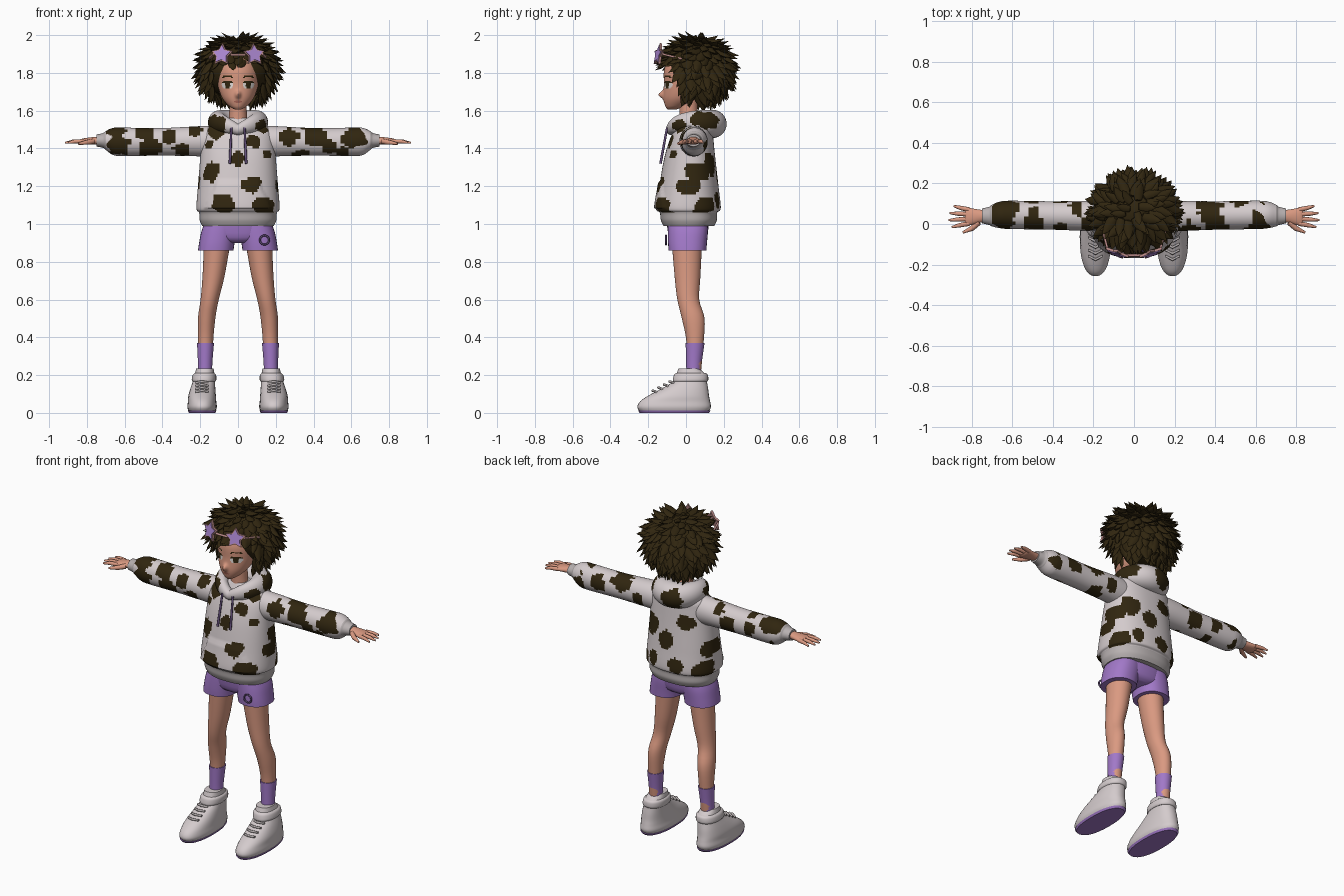
import bpy, bmesh, math, random
from mathutils import Vector, Matrix, noise

random.seed(4)
if "Cube" in bpy.data.objects:
    bpy.data.objects.remove(bpy.data.objects["Cube"])


def material(name, r, g, b):
    m = bpy.data.materials.new(name)
    m.use_nodes = True
    m.diffuse_color = (r, g, b, 1)
    bsdf = m.node_tree.nodes["Principled BSDF"]
    bsdf.inputs["Base Color"].default_value = (r, g, b, 1)
    bsdf.inputs["Roughness"].default_value = 0.8
    return m


WHITE = material("white_cloth", .66, .6, .61)
GREY = material("grey_rib", .48, .44, .44)
DARK = material("dark_brown", .03, .019, .005)
SKIN = material("skin", .7, .32, .22)
PURPLE = material("purple", .36, .19, .58)
CORD = material("dark_purple", .13, .08, .2)
LENS = material("lilac_lens", .42, .25, .66)
RIM = material("pink_rim", .5, .26, .25)
EYE = material("eye_white", .75, .7, .68)
LIP = material("lip", .45, .15, .11)


def add_rings(bm, rings, loop=False):
    """Skin a list of equal point rings; cap the ends unless it loops."""
    vs = [[bm.verts.new(p) for p in r] for r in rings]
    n = len(vs[0])
    pairs = list(zip(vs, vs[1:])) + ([(vs[-1], vs[0])] if loop else [])
    for a, b in pairs:
        for i in range(n):
            j = (i + 1) % n
            bm.faces.new((a[i], a[j], b[j], b[i]))
    if not loop:
        bm.faces.new(vs[0])
        bm.faces.new(vs[-1])


def finish(name, bm, mats, rule=None, angle=50):
    bmesh.ops.recalc_face_normals(bm, faces=bm.faces)
    if rule:
        for f in bm.faces:
            f.material_index = rule(f.calc_center_median())
    me = bpy.data.meshes.new(name)
    bm.to_mesh(me)
    bm.free()
    for m in mats:
        me.materials.append(m)
    me.polygons.foreach_set("use_smooth", [True] * len(me.polygons))
    me.set_sharp_from_angle(angle=math.radians(angle))
    ob = bpy.data.objects.new(name, me)
    bpy.context.scene.collection.objects.link(ob)
    return ob


def spline(rows, sub):
    """Catmull-Rom interpolation of the section rows."""
    rows = [Vector(r) for r in rows]
    out = []
    for i in range(len(rows) - 1):
        p, q = rows[i], rows[i + 1]
        m0 = (q - rows[max(i - 1, 0)]) / 2
        m1 = (rows[min(i + 2, len(rows) - 1)] - p) / 2
        for k in range(sub):
            t = k / sub
            h = t * t * (3 - 2 * t)
            out.append(p * (1 - h) + q * h + m0 * t * (1 - t) ** 2 - m1 * t * t * (1 - t))
    return out + [rows[-1]]


def loft(name, axis, rows, mats, rule=None, seg=32, sub=4, power=2, side=1, push=None):
    """Rows are (position, centre, centre, radius, radius) along the axis."""
    rings = []
    for t, c, d, a, b in spline(rows, sub):
        ring = []
        for i in range(seg):
            w = math.tau * i / seg
            u, v = [math.copysign(abs(f) ** (2 / power), f) for f in (math.cos(w), math.sin(w))]
            u, v = c + a * u, d + b * v
            p = Vector((u, v, t)) if axis == "z" else Vector((t, u, v))
            if push:
                push(p)
            p.x *= side
            ring.append(p)
        rings.append(ring)
    bm = bmesh.new()
    add_rings(bm, rings)
    return finish(name, bm, mats, rule)


def rod(name, pts, radii, mat, seg=10):
    pts = [Vector(p) for p in pts]
    q = (pts[-1] - pts[0]).to_track_quat("Z", "Y")
    bm = bmesh.new()
    add_rings(bm, [[p + q @ Vector((r * math.cos(math.tau * i / seg), r * math.sin(math.tau * i / seg), 0))
                    for i in range(seg)] for p, r in zip(pts, radii)])
    return finish(name, bm, [mat])


# Hoodie patches: centre and size of each spot
BODY_SPOTS = [
    (-.12, -.05, 1.52, .06), (.13, -.05, 1.52, .04), (-.14, -.1, 1.28, .05), (0, -.13, 1.35, .04),
    (-.16, -.08, 1.42, .03), (.16, -.08, 1.37, .03), (.07, -.14, 1.21, .05), (-.08, -.16, 1.11, .06),
    (.14, -.13, 1.09, .06), (.08, -.1, 1.44, .04), (.2, .06, 1.28, .05), (.21, .02, 1.2, .04),
    (.2, .13, 1.1, .06), (-.2, .05, 1.22, .05), (-.2, .12, 1.1, .06), (.02, .16, 1.25, .05),
    (.13, .13, 1.32, .06), (-.1, .15, 1.38, .05), (-.05, .18, 1.12, .05), (.1, .17, 1.13, .04),
    (.13, .1, 1.55, .05), (-.04, .2, 1.53, .06), (-.13, .02, 1.53, .04)]
SLEEVE_SPOTS = [
    (.27, -.02, 1.46, .05), (.4, -.02, 1.47, .06), (.48, -.02, 1.41, .04), (.62, 0, 1.46, .06),
    (.56, 0, 1.38, .03), (.33, .04, 1.36, .05), (.37, .1, 1.49, .06), (.52, .1, 1.44, .05),
    (.65, .1, 1.42, .04), (.25, .1, 1.42, .04), (-.23, -.02, 1.5, .04), (-.3, -.02, 1.39, .04),
    (-.36, -.02, 1.46, .04), (-.47, -.02, 1.4, .06), (-.5, 0, 1.49, .05), (-.63, 0, 1.42, .06),
    (-.64, .07, 1.5, .07), (-.35, .1, 1.42, .05), (-.5, .1, 1.44, .04), (-.28, .1, 1.5, .04)]


def patches(spots):
    def rule(c):
        if c.z < 1.06 or abs(c.x) > .7:
            return 2
        wobble = 1 + .4 * noise.noise(c * 22)
        return int(any(math.hypot(c.x - x, (c.y - y) * .6, c.z - z) < r * wobble for x, y, z, r in spots))
    return rule


def pocket(p):
    """Raise the front pouch."""
    if p.y < -.03 and 1.08 < p.z < 1.23 and abs(p.x) < .18 - (p.z - 1.08) * .5:
        p.y -= .009


CLOTH = [WHITE, DARK, GREY]
loft("hoodie_body", "z", [
    (.99, 0, .015, .19, .135), (1.02, 0, .015, .203, .148), (1.06, 0, .013, .206, .152),
    (1.085, 0, .012, .22, .172), (1.2, 0, .015, .212, .157), (1.35, 0, .02, .2, .135),
    (1.45, 0, .03, .192, .115), (1.5, 0, .04, .175, .1), (1.54, 0, .04, .12, .08),
    (1.56, 0, .03, .06, .06)], CLOTH, patches(BODY_SPOTS), seg=128, sub=9, power=2.3, push=pocket)

# Hood rolled around the neck, fuller at the back
bm = bmesh.new()
rings = []
for i in range(96):
    t = math.tau * i / 96
    k = (1 - math.cos(t)) / 2
    out = Vector((math.sin(t), -math.cos(t), 0))
    centre = Vector((.105 * math.sin(t), -.075 + .215 * k, 1.5 + .1 * k ** .5 - .07 * k))
    a, b = .03 + .045 * k, .03 + .045 * k ** .5
    rings.append([centre + out * a * math.cos(w) + Vector((0, 0, b * math.sin(w)))
                  for w in [math.tau * j / 32 for j in range(32)]])
add_rings(bm, rings, loop=True)
finish("hood", bm, CLOTH, patches(BODY_SPOTS))


# Head with painted eyes, brows and mouth
def face_paint(c):
    if c.y > -.02:
        return 0
    dx, dz = abs(c.x) - .055, c.z - 1.735
    e = (dx / .03) ** 2 + (dz / .019) ** 2
    if (dx / .014) ** 2 + (dz / .018) ** 2 < 1 or (e < 1.5 and dz > .008):
        return 1
    if e < 1:
        return 2
    if abs(dz - .048 + dx * dx * 8) < .004 and abs(dx) < .03:
        return 1
    return 3 if (c.x / .022) ** 2 + ((c.z - 1.648) / .006) ** 2 < 1 else 0


def nose(p):
    if p.y < 0:
        p.y -= .026 * math.exp(-(p.x / .013) ** 2 - ((p.z - 1.685) / .018) ** 2)


loft("head", "z", [
    (1.605, 0, -.075, .015, .02), (1.625, 0, -.055, .048, .055), (1.67, 0, -.025, .085, .095),
    (1.74, 0, 0, .108, .117), (1.82, 0, .01, .113, .125), (1.9, 0, .03, .09, .11),
    (1.94, 0, .03, .04, .05)], [SKIN, DARK, EYE, LIP], face_paint, seg=128, sub=14, push=nose)
loft("neck", "z", [(1.48, 0, .02, .06, .055), (1.56, 0, .015, .048, .048), (1.67, 0, .01, .045, .05)], [SKIN])

# Hair core covered by flicked curls flowing from the crown
C, R = Vector((0, .06, 1.815)), Vector((.178, .155, .158))
bm = bmesh.new()
add_rings(bm, [[C + Vector((R.x * math.sin(a) * math.cos(w), R.y * math.sin(a) * math.sin(w)
                            + (.03 * math.cos(a) if a > 1.6 else 0) * -1, R.z * math.cos(a)))
                for w in [math.tau * j / 32 for j in range(32)]]
               for a in [.05 + 3.04 * i / 20 for i in range(21)]])
COUNT = 330
for i in range(COUNT):
    z = 1 - 2 * (i + .5) / COUNT
    w = i * 2.39996
    h = math.sqrt(1 - z * z)
    n = Vector((h * math.cos(w), h * math.sin(w), z))
    root = C + Vector(n[k] * R[k] * .97 for k in range(3))
    if z < -.8 or (root.y < .02 and root.z < 1.86 and abs(root.x) < .125):
        continue
    if root.y < -.03 and root.z < 1.76:
        continue
    down = Vector((n.x, n.y - .15, n.z - 1.2))
    down = (down - n * down.dot(n)).normalized()
    across = n.cross(down)
    down = (down + across * random.uniform(-.6, .6)).normalized()
    across = n.cross(down)
    size = random.uniform(.8, 1.2)
    bend = random.uniform(-.03, .03)
    rings = []
    for u in (0, .25, .5, .75, 1):
        width = .026 * size * (1 - u ** 2) * (.6 + u) + .001
        p = root + down * (.078 * size * u) + n * (.012 + .02 * u + .026 * size * u ** 3) + across * bend * u * u
        rings.append([p + across * width * math.cos(a) + n * width * .55 * math.sin(a)
                      for a in [math.tau * j / 6 for j in range(6)]])
    add_rings(bm, rings)
finish("curly_hair", bm, [DARK], angle=60)


# Star sunglasses pushed up on the hair
def star(name, r, depth, thick, mat, place):
    ring = [(r * (1 if k % 2 == 0 else .55), math.tau * k / 10) for k in range(10)]
    bm = bmesh.new()
    add_rings(bm, [[place @ Vector((q * math.sin(a), d, q * math.cos(a))) for q, a in ring]
                   for d in (depth, depth - thick)])
    finish(name, bm, [mat], angle=30)


for s, label in ((1, "left"), (-1, "right")):
    place = (Matrix.Translation((.082 * s, -.138, 1.895)) @ Matrix.Rotation(.35 * s, 4, "Z")
             @ Matrix.Rotation(-.2, 4, "X"))
    star(label + "_star_rim", .062, 0, .012, RIM, place)
    star(label + "_star_lens", .05, -.012, .004, LENS, place)
    rod(label + "_glasses_arm", [(.13 * s, -.125, 1.9), (.17 * s, .03, 1.86)], [.006, .006], RIM)
rod("glasses_bridge", [(-.04, -.155, 1.895), (.04, -.155, 1.895)], [.007, .007], RIM)

# Shorts seat
loft("shorts_seat", "z", [(.9, 0, .01, .06, .07), (.93, 0, .01, .16, .1), (1.03, 0, .01, .18, .115)],
     [PURPLE], power=2.4)

# Paired parts
for s, label in ((1, "left"), (-1, "right")):
    loft(label + "_sleeve", "x", [
        (.1, .04, 1.435, .07, .085), (.2, .04, 1.438, .075, .08), (.4, .042, 1.435, .07, .073),
        (.6, .045, 1.435, .07, .075), (.66, .045, 1.437, .066, .072), (.7, .042, 1.442, .054, .05),
        (.715, .04, 1.442, .045, .039), (.75, .04, 1.442, .037, .032)],
        CLOTH, patches(SLEEVE_SPOTS), seg=64, sub=9, side=s)
    loft(label + "_palm", "x", [
        (.72, .04, 1.442, .026, .022), (.77, .038, 1.44, .034, .02), (.82, .036, 1.437, .044, .016),
        (.835, .036, 1.436, .036, .01)], [SKIN], side=s)
    for k, length in enumerate((.075, .09, .085, .065)):
        y = .002 + .023 * k
        tip = y + (k - 1.5) * .012
        rod(f"{label}_finger_{k + 1}", [(.815 * s, y, 1.438), ((.82 + length * .6) * s, (y + tip) / 2, 1.437),
                                       ((.825 + length) * s, tip, 1.43)], [.012, .0105, .005], SKIN)
    rod(label + "_thumb", [(.765 * s, .01, 1.438), (.8 * s, -.022, 1.432), (.845 * s, -.042, 1.425)],
        [.015, .013, .006], SKIN)
    rod(label + "_drawstring", [(.035 * s, -.1, 1.51), (.043 * s, -.135, 1.32)], [.006, .007], CORD)
    loft(label + "_shorts_leg", "z", [
        (.86, .118, .008, .094, .1), (.9, .112, .008, .094, .103), (.96, .1, .01, .094, .106),
        (1.01, .09, .01, .085, .105)], [PURPLE], power=2.3, side=s)
    loft(label + "_leg", "z", [
        (.18, .175, .04, .035, .036), (.37, .172, .048, .04, .045), (.5, .166, .038, .046, .06),
        (.6, .15, .012, .048, .058), (.72, .13, .008, .058, .068), (.9, .11, .005, .07, .08)],
        [SKIN], side=s)
    loft(label + "_sock", "z", [(.18, .175, .04, .038, .038), (.26, .174, .042, .038, .041),
                                (.37, .172, .048, .045, .05)], [PURPLE], side=s)
    # High-top shoe with sole, ankle strap and laces
    loft(label + "_shoe", "z", [
        (.005, .19, -.062, .07, .18), (.03, .19, -.063, .078, .195), (.06, .19, -.058, .075, .186),
        (.09, .19, -.04, .073, .162), (.13, .186, -.005, .066, .122), (.17, .18, .024, .058, .086),
        (.2, .177, .028, .053, .08), (.235, .175, .015, .046, .055)],
        [WHITE, PURPLE], lambda c: int(c.z < .01), power=2.3, side=s)
    loft(label + "_sole", "z", [(0, .19, -.062, .07, .183), (.012, .19, -.062, .076, .193)],
         [PURPLE], power=2.3, side=s)
    loft(label + "_ankle_strap", "z", [(.165, .18, .022, .06, .09), (.175, .18, .024, .065, .094),
                                       (.2, .178, .026, .062, .09), (.21, .177, .026, .053, .08)],
         [WHITE], power=2.3, side=s)
    for k in range(4):
        y, z = -.17 + .03 * k, .112 + .016 * k
        rod(f"{label}_lace_{k + 1}", [(.155 * s, y + .012, z), (.19 * s, y - .006, z + .006),
                                      (.225 * s, y + .012, z)], [.006, .007, .006], GREY)

# Ring hanging on the shorts
bm = bmesh.new()
add_rings(bm, [[Vector((.14 + (.024 + .005 * math.cos(w)) * math.cos(t), -.106 + .005 * math.sin(w),
                        .915 + (.024 + .005 * math.cos(w)) * math.sin(t)))
                for w in [math.tau * j / 8 for j in range(8)]]
               for t in [math.tau * i / 24 for i in range(24)]], loop=True)
finish("shorts_ring", bm, [CORD])
